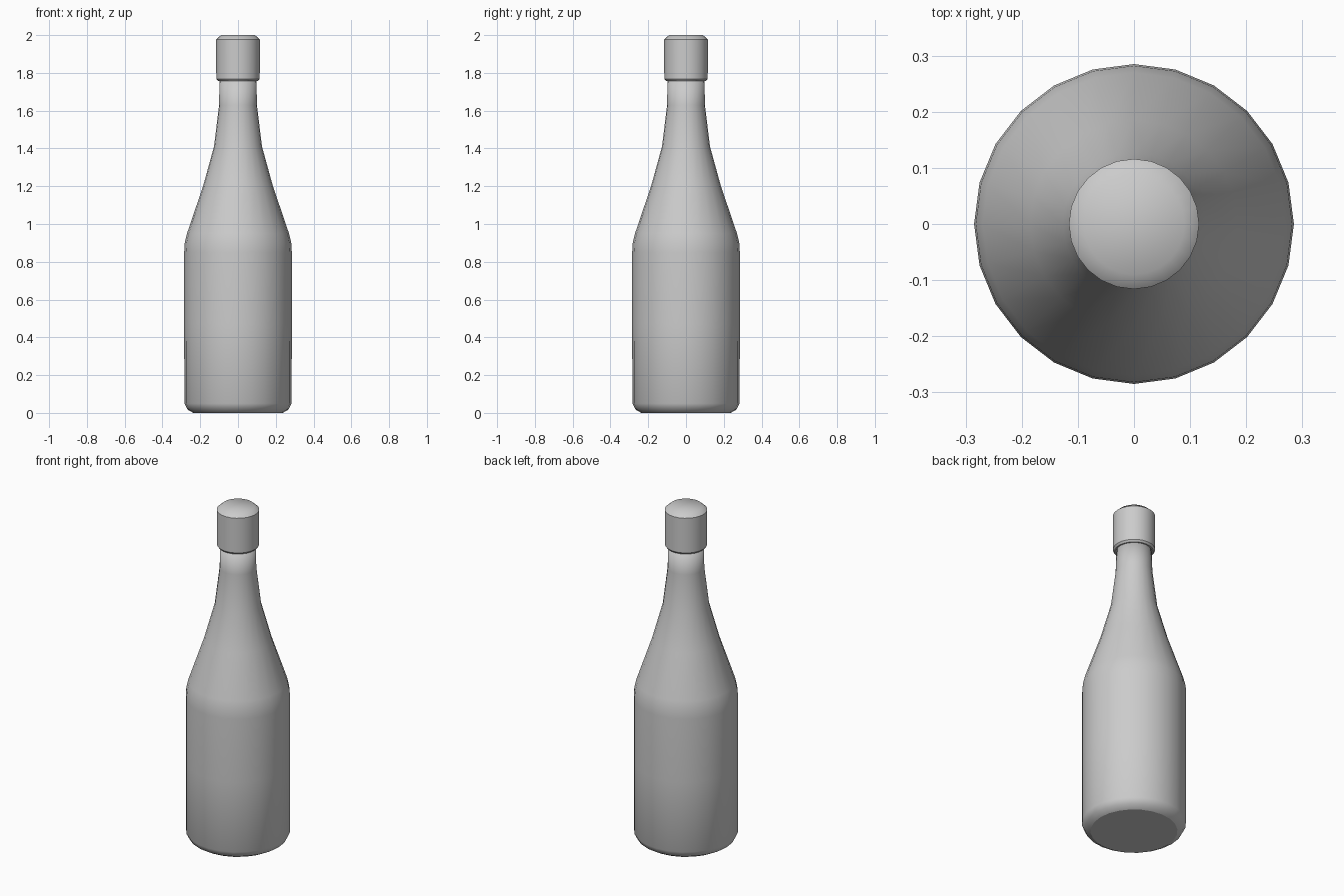
import bpy
import bmesh
from math import cos, sin, tau

SIDES = 24

cube = bpy.data.objects.get("Cube")
if cube:
    bpy.data.objects.remove(cube)

grey = bpy.data.materials.new("plain_grey")
grey.use_nodes = True
colour = (0.6, 0.6, 0.6, 1)
grey.diffuse_color = colour
grey.node_tree.nodes["Principled BSDF"].inputs["Base Color"].default_value = colour


def lathe(name, profile, sharp_rings):
    """Turn (radius, height) points around z, close both ends, crease chosen rings."""
    bm = bmesh.new()
    rings = [[bm.verts.new((r * cos(tau * i / SIDES), r * sin(tau * i / SIDES), z))
              for i in range(SIDES)] for r, z in profile]
    for low, high in zip(rings, rings[1:]):
        for i in range(SIDES):
            j = (i + 1) % SIDES
            bm.faces.new((low[i], low[j], high[j], high[i]))
    bm.faces.new(rings[0][::-1])
    bm.faces.new(rings[-1])
    for face in bm.faces:
        face.smooth = True
    for index in sharp_rings:
        ring = rings[index]
        for i in range(SIDES):
            bm.edges.get((ring[i], ring[(i + 1) % SIDES])).smooth = False
    mesh = bpy.data.meshes.new(name)
    bm.to_mesh(mesh)
    bm.free()
    mesh.materials.append(grey)
    obj = bpy.data.objects.new(name, mesh)
    bpy.context.collection.objects.link(obj)
    return obj


# Bottle: rounded foot, straight body, sloping shoulder, slim neck
bottle = [(0.237, 0), (0.268, 0.018), (0.284, 0.05), (0.285, 0.47), (0.285, 0.85),
          (0.282, 0.90), (0.27, 0.95), (0.185, 1.2), (0.127, 1.41),
          (0.1, 1.63), (0.098, 1.78)]
lathe("bottle", bottle, [0])

# Cap: small lower lip, straight wall, chamfered top
cap = [(0.106, 1.757), (0.115, 1.768), (0.116, 1.977), (0.09, 2.0)]
lathe("cap", cap, [0, 1, 2])
